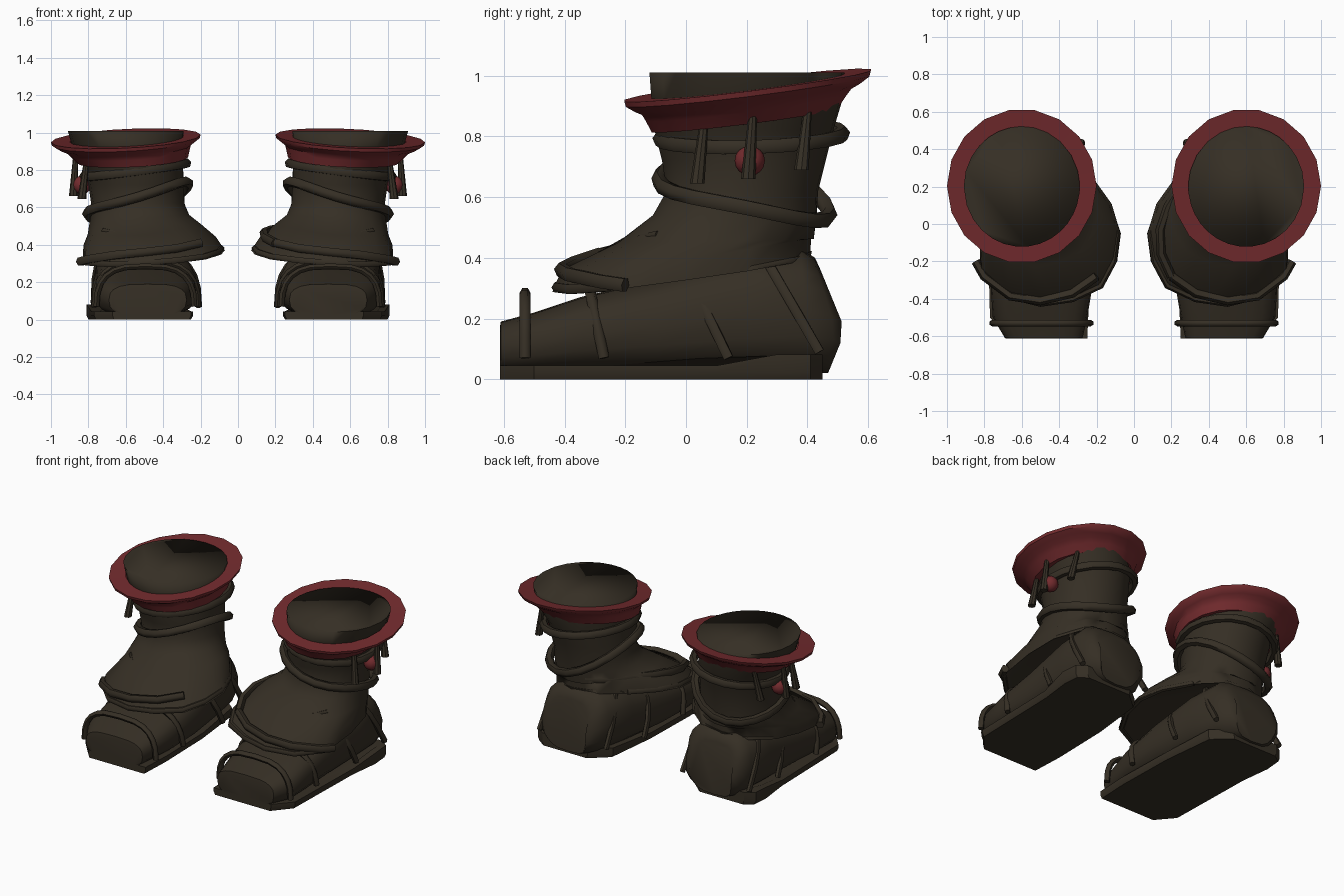
import bpy, bmesh, math
from mathutils import Vector

if "Cube" in bpy.data.objects:
    bpy.data.objects.remove(bpy.data.objects["Cube"])


def material(name, rgb):
    m = bpy.data.materials.new(name)
    m.diffuse_color = (*rgb, 1)
    m.use_nodes = True
    m.node_tree.nodes["Principled BSDF"].inputs["Base Color"].default_value = m.diffuse_color
    return m


BROWN = material("dark brown leather", (0.036, 0.028, 0.018))
RED = material("deep red trim", (0.17, 0.024, 0.027))


def finish(name, mesh, mat, angle=40, mirror=True):
    """Every part is made for the right boot and mirrored to the left."""
    bm = bmesh.new()
    bm.from_mesh(mesh)
    bmesh.ops.recalc_face_normals(bm, faces=bm.faces)
    bm.to_mesh(mesh)
    bm.free()
    ob = bpy.data.objects.new(name, mesh)
    bpy.context.collection.objects.link(ob)
    mesh.materials.clear()
    mesh.materials.append(mat)
    for o in bpy.context.selected_objects:
        o.select_set(False)
    bpy.context.view_layer.objects.active = ob
    ob.select_set(True)
    bpy.ops.object.shade_smooth_by_angle(angle=math.radians(angle))
    if mirror:
        mod = ob.modifiers.new("other boot", 'MIRROR')
        mod.use_mirror_merge = False
    return ob


def loft(name, rings, mat, caps=True, angle=40):
    bm = bmesh.new()
    rows = [[bm.verts.new(p) for p in r] for r in rings]
    n = len(rows[0])
    for a, b in zip(rows, rows[1:]):
        for i in range(n):
            j = (i + 1) % n
            bm.faces.new((a[i], a[j], b[j], b[i]))
    if caps:
        bm.faces.new(rows[0])
        bm.faces.new(rows[-1])
    mesh = bpy.data.meshes.new(name)
    bm.to_mesh(mesh)
    bm.free()
    return finish(name, mesh, mat, angle)


def tube(name, points, radius, closed=False, mirror=True):
    cu = bpy.data.curves.new(name, 'CURVE')
    cu.dimensions = '3D'
    cu.bevel_depth = radius
    cu.bevel_resolution = 1
    cu.use_fill_caps = True
    sp = cu.splines.new('POLY')
    sp.points.add(len(points) - 1)
    for p, co in zip(sp.points, points):
        p.co = (*co, 1)
    sp.use_cyclic_u = closed
    tmp = bpy.data.objects.new("tmp", cu)
    bpy.context.collection.objects.link(tmp)
    deps = bpy.context.evaluated_depsgraph_get()
    mesh = bpy.data.meshes.new_from_object(tmp.evaluated_get(deps))
    bpy.data.objects.remove(tmp)
    return finish(name, mesh, BROWN, 60, mirror)


def ellipse(cx, cy, rx, ry, zf, angles):
    out = []
    for a in angles:
        x, y = cx + rx * math.cos(a), cy + ry * math.sin(a)
        out.append((x, y, zf(x, y)))
    return out


def circle(n):
    return [2 * math.pi * i / n for i in range(n)]


# Leg: flared skirt hem blending up into the shaft, flat top
def hem_z(x, y):
    return 0.382 + 0.137 * y - 0.067 * x


def inner(x):
    return max(0, (.45 - x) / .38)


corners = [(.83, .0), (.80, .2), (.70, .36), (.55, .41), (.38, .38), (.24, .26), (.12, .10), (.07, -.05),
           (.09, -.20), (.165, -.34), (.33, -.41), (.5, -.44), (.68, -.39), (.82, -.25)]
hem = []
for p, q in zip(corners, corners[1:] + corners[:1]):
    hem += [p, ((p[0] + q[0]) / 2, (p[1] + q[1]) / 2)]
angs = [math.atan2(y / .42, (x - .46) / .4) for x, y in hem]
base = ellipse(.535, .185, .25, .25, lambda x, y: .62, angs)


def blend(kf, zf):
    out = []
    for h, b in zip(hem, base):
        k = kf(h[0])
        out.append((b[0] + (h[0] - b[0]) * k, b[1] + (h[1] - b[1]) * k, zf(*h)))
    return out


leg = [blend(lambda x: .75, lambda x, y: hem_z(x, y) + .02),
       blend(lambda x: 1, hem_z),
       blend(lambda x: .92 - .14 * inner(x), lambda x, y: hem_z(x, y) + .072),
       blend(lambda x: .42, lambda x, y: .455 + .1 * (hem_z(x, y) - .33) + .05 * inner(x)),
       blend(lambda x: .12, lambda x, y: .54 + .02 * inner(x)),
       base]
for cx, cy, rx, ry, z in [(.545, .19, .255, .27, .72), (.555, .19, .262, .295, .82),
                          (.59, .2, .295, .315, .92), (.6, .2, .31, .322, 1.01)]:
    leg.append(ellipse(cx, cy, rx, ry, lambda x, y, z=z: z, angs))
loft("boot_leg", leg, BROWN, angle=100)


# Red flared collar, tilted up towards the back
def rim_z(x, y):
    return 0.968 + 0.125 * (y - .2) - 0.05 * (x - .6)


profile = [(0, .0, -.03), (0, -.01, -.003), (0, .09, 0), (0, .085, -.018), (-.003, .055, -.038),
           (-.01, .028, -.052), (-.02, .012, -.075), (-.035, -.012, -.115), (-.035, -.05, -.117)]
loft("collar", [ellipse(.6 + dx, .203 + dx * .3, .31 + r, .322 + r,
                        lambda x, y, d=d: rim_z(x, y) + d, circle(18))
                for dx, r, d in profile], RED, caps=False)

# Foot: rounded sections from toe to heel, the heel pushed out to a ridge
foot = []
for y, x0, x1, top, push in [(-.613, .29, .675, .17, 0), (-.61, .275, .69, .19, 0), (-.5, .25, .755, .22, 0),
                             (-.35, .225, .765, .27, 0), (-.1, .22, .76, .33, 0), (.2, .25, .765, .41, 0),
                             (.38, .29, .755, .43, .02), (.425, .335, .725, .40, .07), (.435, .38, .69, .36, .09)]:
    ring = []
    for a in circle(20):
        c, s = math.cos(a), math.sin(a)
        x = (x0 + x1) / 2 + (x1 - x0) / 2 * math.copysign(abs(c) ** .6, c)
        z = .02 + (top - .02) * (.5 + .5 * math.copysign(abs(s) ** .75, s))
        ring.append((x, y + push * max(0, 1 - abs(z - .16) / .22), z))
    foot.append(ring)
loft("foot", foot, BROWN)

# Sole with a raised flange round the outside of the heel
outline = [(.25, -.613), (.67, -.613), (.77, -.5), (.775, -.3), (.785, .1), (.81, .30), (.80, .41), (.74, .45),
           (.41, .45), (.29, .35), (.25, .0), (.24, -.4)]


def sole_ring(f, low=None):
    ring = []
    for x, y in outline:
        raised = min(1, max(0, (y - .1) / .2)) * (1 if x > .5 else .5)
        ring.append((.52 + (x - .52) * f, y, low if low is not None else .045 + .037 * raised))
    return ring


loft("sole", [sole_ring(.96, 0), sole_ring(1, .022), sole_ring(1), sole_ring(.85)], BROWN, angle=30)


# Straps arching over the foot
def arch(name, cx, rx, y0, y1, z0, z1):
    pts = []
    for i in range(13):
        a = math.pi * i / 12
        c, s = math.cos(a), math.sin(a)
        k = s ** .8
        pts.append((cx + rx * math.copysign(abs(c) ** .65, c), y0 + (y1 - y0) * k, z0 + (z1 - z0) * k))
    tube(name, pts, .018)


arch("toe_strap", .495, .262, -.53, -.53, .07, .285)
arch("instep_strap", .49, .277, -.27, -.32, .07, .31)
arch("arch_strap", .49, .28, .14, .0, .07, .36)
arch("heel_strap", .525, .245, .44, .22, .09, .47)

# Cords wound round the shaft
tube("upper_cord", ellipse(.55, .215, .275, .30, lambda x, y: .80 - .13 * (x - .55) + .03 * (y - .2),
                           circle(20)), .026, True)
tube("lower_cord", ellipse(.535, .192, .272, .28, lambda x, y: .60 - .3 * (x - .535) + .66 * (x - .535) ** 2
                           - .2 * (y - .19), circle(20)), .027, True)

# Cords along the skirt
front_cord = [(.845, -.20, .31), (.80, -.28, .322), (.66, -.385, .345), (.5, -.41, .36), (.33, -.37, .38),
              (.20, -.28, .41)]
side_cord = [(.20, -.28, .41), (.145, -.16, .44), (.14, -.03, .465), (.18, .09, .48), (.28, .25, .495),
             (.38, .36, .50), (.46, .395, .50)]
tube("front_skirt_cord", front_cord, .025)
tube("side_skirt_cord", side_cord, .025, mirror=False)
tube("hem_cord", [(x, y, hem_z(x, y) + .012) for x, y in
                  [(.81, -.25), (.68, -.38), (.5, -.425), (.33, -.40), (.18, -.33), (.11, -.2), (.09, -.05),
                   (.135, .10), (.25, .26)]], .018)

# Creases on the instep
tube("instep_crease", [(.53, -.10, .515), (.62, -.11, .495), (.70, -.08, .455), (.76, -.04, .41)], .022)
tube("side_crease", [(.58, -.15, .46), (.66, -.15, .46), (.72, -.09, .475)], .016)


# Tassels and bead hanging under the collar on the outer side
def cone(name, top, bottom, r0, r1):
    a, b = Vector(top), Vector(bottom)
    loft(name, [[(p.x + r * math.cos(t), p.y + r * math.sin(t), p.z) for t in circle(8)]
                for p, r in ((a, r0), (b, r1))], BROWN)


cone("front_tassel", (.81, .06, .85), (.835, .037, .645), .014, .024)
cone("middle_tassel", (.868, .22, .87), (.88, .205, .66), .014, .024)
cone("back_tassel", (.78, .40, .88), (.815, .38, .69), .014, .024)

bm = bmesh.new()
bmesh.ops.create_uvsphere(bm, u_segments=12, v_segments=8, radius=.05)
bmesh.ops.translate(bm, verts=bm.verts, vec=(.835, .21, .72))
bead = bpy.data.meshes.new("bead")
bm.to_mesh(bead)
bm.free()
finish("bead", bead, RED)
